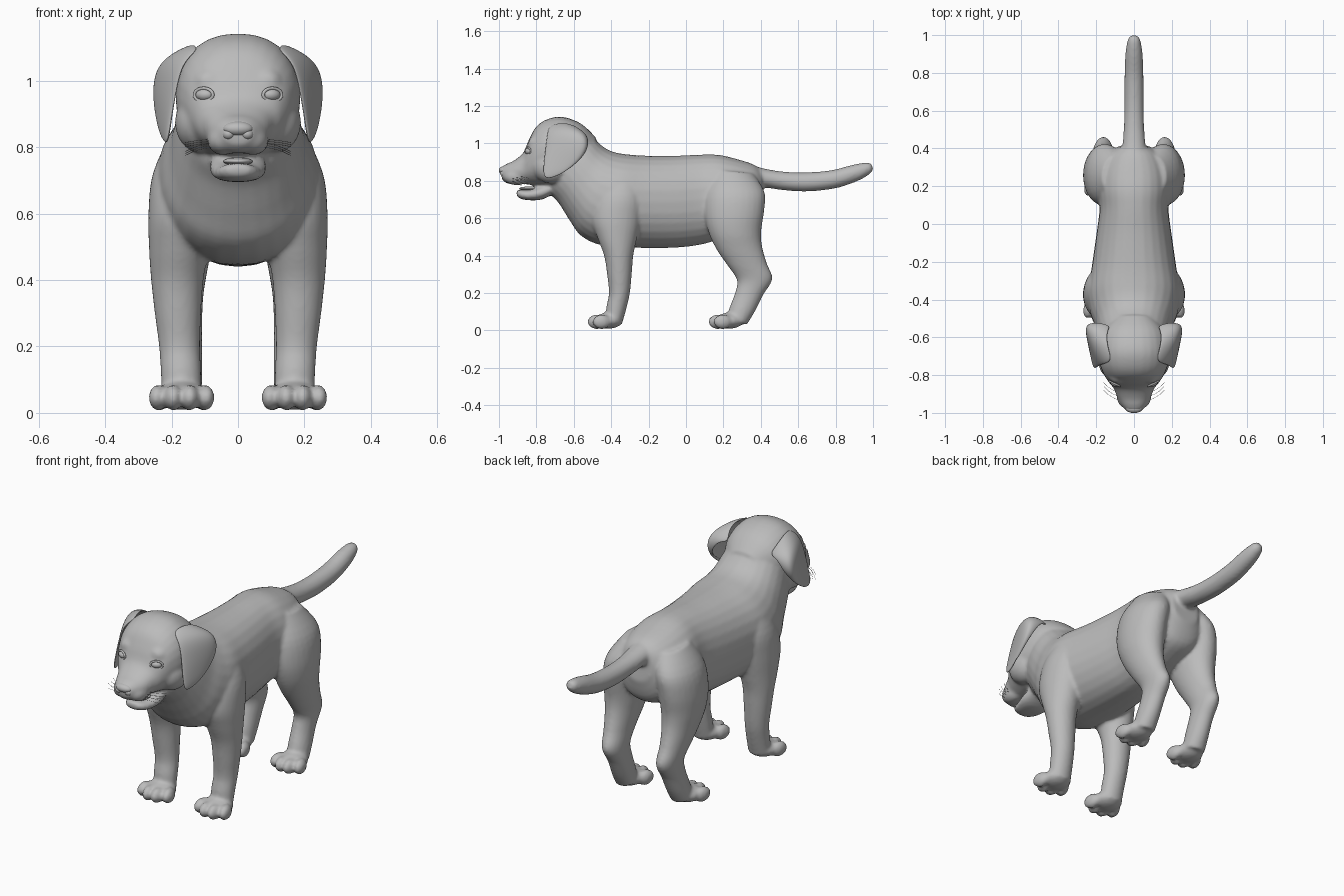
import bpy, bmesh, math
from mathutils import Vector, Matrix

coat = bpy.data.materials.new("grey_coat")
coat.diffuse_color = (0.5, 0.5, 0.5, 1)


def spline(p, q, r, s, t):
    """Catmull-Rom blend of four number tuples."""
    return [0.5 * (2 * b + (c - a) * t + (2 * a - 5 * b + 4 * c - d) * t * t
                   + (3 * b - a - 3 * c + d) * t ** 3) for a, b, c, d in zip(p, q, r, s)]


def loft(bm, sections, side=1, power=1.0, n=28, steps=4):
    """Skin rings (ya, za, yb, zb, x centre, half width): a and b are opposite rim points."""
    s = [sections[0]] + sections + [sections[-1]]
    path = [spline(*s[i:i + 4], k / steps) for i in range(len(sections) - 1) for k in range(steps)]
    path.append(sections[-1])
    rings = []
    for ya, za, yb, zb, xc, hw in path:
        ring = []
        for k in range(n):
            c, d = math.cos(2 * math.pi * k / n), math.sin(2 * math.pi * k / n)
            c, d = (math.copysign(abs(v) ** power, v) for v in (c, d))
            ring.append(bm.verts.new((side * (xc + hw * d), (ya + yb) / 2 + c * (ya - yb) / 2,
                                      (za + zb) / 2 + c * (za - zb) / 2)))
        rings.append(ring)
    faces = [bm.faces.new((p[k], p[(k + 1) % n], q[(k + 1) % n], q[k]))
             for p, q in zip(rings, rings[1:]) for k in range(n)]
    faces += [bm.faces.new(rings[0]), bm.faces.new(rings[-1])]
    bmesh.ops.recalc_face_normals(bm, faces=faces)


def ball(bm, loc, rad, turn=0.0):
    m = Matrix.Translation(loc) @ Matrix.Rotation(turn, 4, 'Z') @ Matrix.Diagonal((*rad, 1))
    bmesh.ops.create_uvsphere(bm, u_segments=24, v_segments=14, radius=1, matrix=m)


def finish(bm, name):
    me = bpy.data.meshes.new(name)
    bm.to_mesh(me)
    bm.free()
    me.materials.append(coat)
    me.shade_smooth()
    ob = bpy.data.objects.new(name, me)
    bpy.context.collection.objects.link(ob)
    return ob


body = bmesh.new()
# neck and torso
loft(body, [(-.66, 1.08, -.71, .80, 0, .12), (-.56, 1.08, -.73, .74, 0, .16),
            (-.50, 1.035, -.68, .68, 0, .185), (-.44, .98, -.62, .585, 0, .205),
            (-.38, .952, -.56, .505, 0, .23), (-.30, .94, -.45, .455, 0, .245),
            (-.20, .934, -.27, .442, 0, .225), (-.05, .934, -.07, .442, 0, .20),
            (.08, .94, .07, .457, 0, .183), (.18, .938, .18, .487, 0, .19),
            (.28, .914, .29, .52, 0, .18), (.36, .888, .385, .57, 0, .14),
            (.40, .86, .42, .68, 0, .08)], power=.92)
# skull and muzzle
loft(body, [(-.48, 1.03, -.52, .88, 0, .10), (-.56, 1.105, -.58, .80, 0, .165),
            (-.66, 1.142, -.66, .76, 0, .187), (-.74, 1.13, -.74, .765, 0, .182),
            (-.80, 1.09, -.80, .775, 0, .158), (-.84, 1.02, -.84, .78, 0, .132),
            (-.87, .95, -.87, .782, 0, .108), (-.92, .908, -.92, .782, 0, .088),
            (-.96, .89, -.96, .787, 0, .066), (-.99, .872, -.985, .81, 0, .042)], power=.9)
# lower jaw
loft(body, [(-.70, .80, -.70, .735, 0, .08), (-.78, .772, -.77, .70, 0, .085),
            (-.84, .752, -.84, .696, 0, .072), (-.885, .752, -.885, .704, 0, .054),
            (-.907, .747, -.905, .718, 0, .03)], power=.85)
# tail
loft(body, [(.33, .89, .33, .76, 0, .08), (.42, .865, .41, .765, 0, .062),
            (.53, .848, .52, .75, 0, .053), (.65, .845, .65, .743, 0, .051),
            (.78, .857, .80, .76, 0, .05), (.89, .885, .92, .80, 0, .045),
            (.965, .898, .985, .838, 0, .033), (.993, .89, 1.0, .862, 0, .017)])

for s in (-1, 1):
    # front leg
    loft(body, [(-.42, .85, -.26, .85, .14, .06), (-.48, .72, -.23, .72, .165, .092),
                (-.505, .60, -.24, .60, .172, .098), (-.475, .50, -.265, .48, .178, .09),
                (-.438, .40, -.282, .40, .183, .079), (-.422, .30, -.29, .30, .181, .07),
                (-.412, .20, -.30, .20, .176, .062), (-.425, .13, -.318, .12, .172, .061),
                (-.43, .06, -.343, .03, .17, .06)], s)
    # hind leg
    loft(body, [(.15, .86, .36, .84, .10, .07), (.105, .74, .42, .74, .145, .10),
                (.10, .62, .418, .64, .166, .102), (.122, .52, .402, .53, .17, .096),
                (.165, .43, .407, .45, .17, .08), (.22, .35, .432, .36, .168, .064),
                (.272, .27, .462, .275, .162, .054), (.262, .20, .413, .19, .16, .052),
                (.232, .12, .368, .10, .163, .055), (.22, .06, .325, .03, .166, .057)], s)
    # paws with four toes
    for y, w in ((-.415, 1.0), (.232, .94)):
        ball(body, (s * .17, y, .052), (.077 * w, .075, .043))
        for dx, dy, turn in ((-.07, -.035, -.2), (-.025, -.062, 0), (.025, -.062, 0), (.07, -.035, .2)):
            ball(body, (s * (.17 + dx * w), y + dy, .046), (.028, .05, .039), s * turn)
    # cheek, upper lip and brow
    ball(body, (s * .115, -.72, .875), (.075, .10, .09))
    ball(body, (s * .045, -.905, .822), (.048, .07, .046))
    ball(body, (s * .085, -.80, .995), (.05, .045, .045))

# fuse the parts into one smooth skin
dog = finish(body, "body")
fuse = dog.modifiers.new("fuse", 'REMESH')
fuse.mode = 'VOXEL'
fuse.voxel_size = .009
fuse.use_smooth_shade = True
soft = dog.modifiers.new("soften", 'SMOOTH')
soft.factor, soft.iterations = .5, 6

# nose pad
bm = bmesh.new()
ball(bm, (0, -.975, .856), (.045, .026, .022))
for s in (-1, 1):
    ball(bm, (s * .028, -.972, .84), (.02, .022, .018))
finish(bm, "nose")

# tongue
bm = bmesh.new()
ball(bm, (0, -.83, .758), (.045, .062, .012))
finish(bm, "tongue")

ear_rows = (((.11, -.73, 1.10), (.14, -.64, 1.115), (.14, -.57, 1.08), (.12, -.54, 1.03)),
            ((.165, -.745, 1.06), (.215, -.65, 1.075), (.245, -.545, 1.06), (.17, -.525, 1.03)),
            ((.185, -.755, .97), (.23, -.65, .98), (.268, -.525, 1.0), (.215, -.525, .97)),
            ((.20, -.765, .89), (.225, -.68, .89), (.255, -.57, .91), (.235, -.575, .905)),
            ((.213, -.765, .81), (.22, -.72, .81), (.232, -.66, .84), (.225, -.67, .845)))
for s, label in ((-1, "right"), (1, "left")):
    # drooping ear flap
    bm = bmesh.new()
    grid = [[bm.verts.new((s * x, y, z)) for x, y, z in row] for row in ear_rows]
    for p, q in zip(grid, grid[1:]):
        for k in range(3):
            bm.faces.new((p[k], p[k + 1], q[k + 1], q[k])[::s])
    ear = finish(bm, label + "_ear")
    thick = ear.modifiers.new("thickness", 'SOLIDIFY')
    thick.thickness, thick.offset = .016, 0
    ear.modifiers.new("round", 'SUBSURF').levels = 3
    ear.modifiers["round"].render_levels = 3

    # eye
    bm = bmesh.new()
    ball(bm, (s * .1, -.838, .958), (.029, .022, .019), s * .45)
    finish(bm, label + "_eye")

    # eyelid rim
    rim = bpy.data.curves.new(label + "_eyelid", 'CURVE')
    rim.dimensions, rim.bevel_depth = '3D', .005
    line = rim.splines.new('POLY')
    line.points.add(19)
    line.use_cyclic_u = True
    for k, p in enumerate(line.points):
        a = math.tau * k / 20
        v = Matrix.Rotation(s * .45, 3, 'Z') @ Vector((.031 * math.cos(a), -.008, .02 * math.sin(a)))
        p.co = (s * .1 + v.x, -.838 + v.y, .958 + v.z, 1)
    rim.materials.append(coat)
    bpy.context.collection.objects.link(bpy.data.objects.new(label + "_eyelid", rim))

    # whiskers
    hair = bpy.data.curves.new(label + "_whiskers", 'CURVE')
    hair.dimensions, hair.bevel_depth, hair.bevel_resolution = '3D', .0008, 0
    for k in range(6):
        line = hair.splines.new('POLY')
        line.points.add(4)
        y, z = -.93 + .02 * (k % 3), .80 + .012 * (k // 3) + .006 * (k % 3)
        for j, p in enumerate(line.points):
            t = j / 4
            p.co = (s * (.07 + .09 * t), y + .05 * t * t, z + (.015 * (k // 3) - .025) * t * t, 1)
    hair.materials.append(coat)
    bpy.context.collection.objects.link(bpy.data.objects.new(label + "_whiskers", hair))
